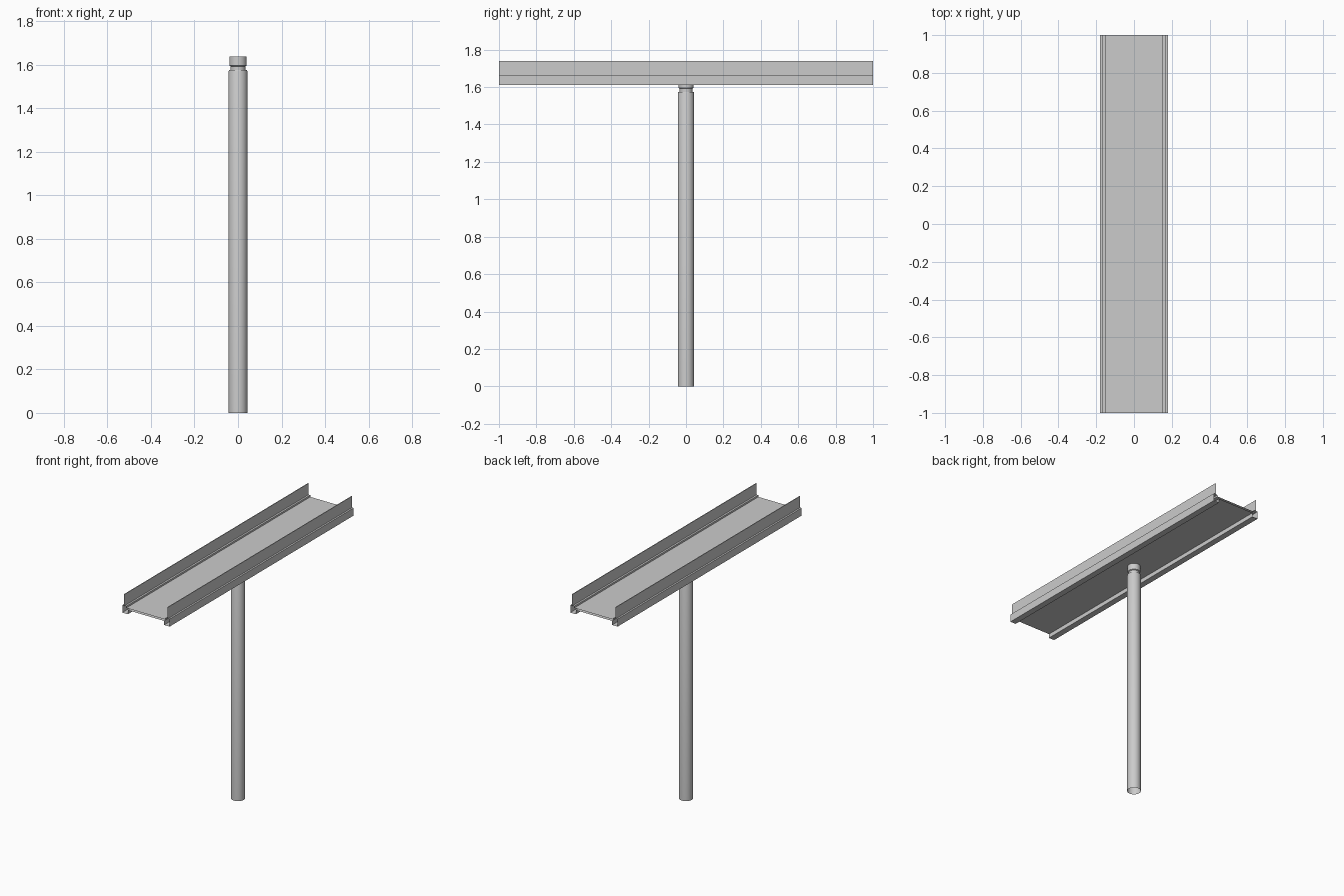
import bpy, bmesh, math

if "Cube" in bpy.data.objects:
    bpy.data.objects.remove(bpy.data.objects["Cube"])


def make_object(name, bm, smooth=False):
    bmesh.ops.remove_doubles(bm, verts=bm.verts, dist=1e-5)
    bmesh.ops.recalc_face_normals(bm, faces=bm.faces)
    mesh = bpy.data.meshes.new(name)
    bm.to_mesh(mesh)
    bm.free()
    ob = bpy.data.objects.new(name, mesh)
    bpy.context.collection.objects.link(ob)
    if smooth:
        bpy.context.view_layer.objects.active = ob
        ob.select_set(True)
        bpy.ops.object.shade_smooth_by_angle(angle=math.radians(35))
        ob.select_set(False)
    return ob


# Channel deck: open-ended hollow profile with feet and thin upright sides
half = [(0.15, 1.65), (0.15, 1.662), (0.163, 1.662), (0.163, 1.74),
        (0.168, 1.74), (0.168, 1.662), (0.18, 1.662), (0.18, 1.61),
        (0.138, 1.61), (0.138, 1.638)]
profile = half + [(-x, z) for x, z in reversed(half)]
bm = bmesh.new()
front = [bm.verts.new((x, -1, z)) for x, z in profile]
back = [bm.verts.new((x, 1, z)) for x, z in profile]
n = len(profile)
for i in range(n):
    j = (i + 1) % n
    bm.faces.new((front[i], front[j], back[j], back[i]))
make_object("channel_deck", bm)

# Post: turned profile with a neck and top collar, open at the bottom
outline = [(0.043, 0), (0.043, 1.569), (0.041, 1.575), (0.034, 1.575),
           (0.034, 1.592), (0.040, 1.596), (0.040, 1.638), (0, 1.638)]
sides = 32
bm = bmesh.new()
verts = [bm.verts.new((r, 0, z)) for r, z in outline]
edges = [bm.edges.new(pair) for pair in zip(verts, verts[1:])]
bmesh.ops.spin(bm, geom=verts + edges, cent=(0, 0, 0), axis=(0, 0, 1),
               angle=math.tau, steps=sides)
make_object("post", bm, smooth=True)
